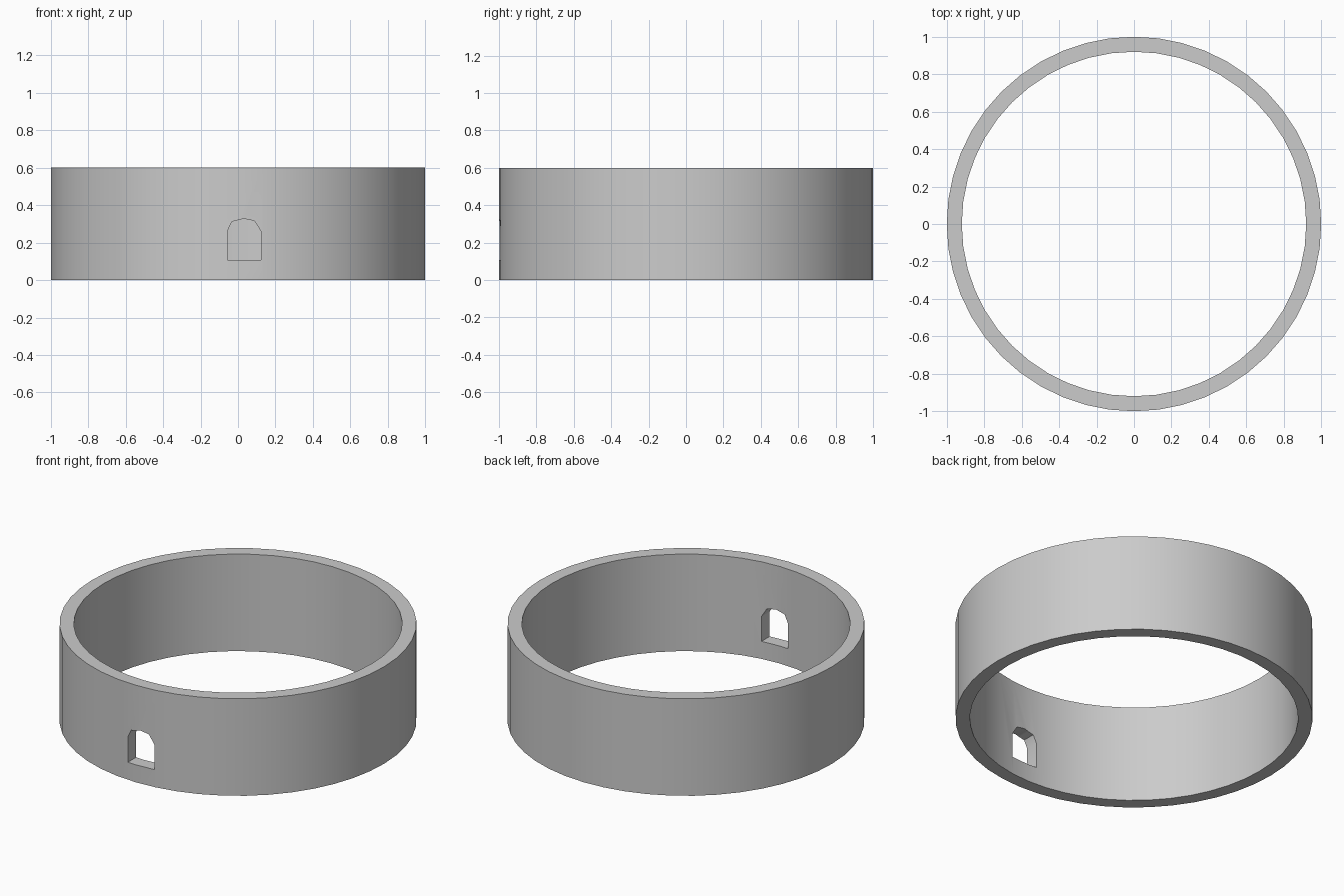
import bpy, bmesh, math

if "Cube" in bpy.data.objects:
    bpy.data.objects.remove(bpy.data.objects["Cube"])

SIDES, R_OUT, R_IN, HEIGHT = 48, 1.0, 0.92, 0.6


def make_object(name, bm):
    bmesh.ops.recalc_face_normals(bm, faces=bm.faces)
    mesh = bpy.data.meshes.new(name)
    bm.to_mesh(mesh)
    bm.free()
    obj = bpy.data.objects.new(name, mesh)
    bpy.context.collection.objects.link(obj)
    return obj


# Ring wall: a rectangular section swept around z
bm = bmesh.new()
section = [(R_OUT, 0), (R_OUT, HEIGHT), (R_IN, HEIGHT), (R_IN, 0)]
rings = []
for i in range(SIDES):
    a = 2 * math.pi * i / SIDES
    rings.append([bm.verts.new((r * math.cos(a), r * math.sin(a), z)) for r, z in section])
for i in range(SIDES):
    p, q = rings[i], rings[(i + 1) % SIDES]
    for j in range(4):
        k = (j + 1) % 4
        bm.faces.new((p[j], q[j], q[k], p[k]))
wall = make_object("ring_wall", bm)

# Arched opening cutter through the front wall
bm = bmesh.new()
arch = [(-0.055, 0.108), (0.122, 0.108), (0.122, 0.262), (0.088, 0.316),
        (0.03, 0.328), (-0.033, 0.312), (-0.055, 0.265)]
face = bm.faces.new([bm.verts.new((x, -1.1, z)) for x, z in arch])
ext = bmesh.ops.extrude_face_region(bm, geom=[face], use_keep_orig=True)
bmesh.ops.translate(bm, vec=(0, 0.4, 0),
                    verts=[g for g in ext["geom"] if isinstance(g, bmesh.types.BMVert)])
cutter = make_object("arch_cutter", bm)
cutter.hide_render = True

# Cut the opening, then smooth the curved faces
bpy.context.view_layer.objects.active = wall
wall.select_set(True)
mod = wall.modifiers.new("opening", 'BOOLEAN')
mod.operation = 'DIFFERENCE'
mod.solver = 'EXACT'
mod.object = cutter
bpy.ops.object.modifier_apply(modifier=mod.name)
bpy.data.objects.remove(cutter)
bpy.ops.object.shade_smooth_by_angle(angle=math.radians(30))
